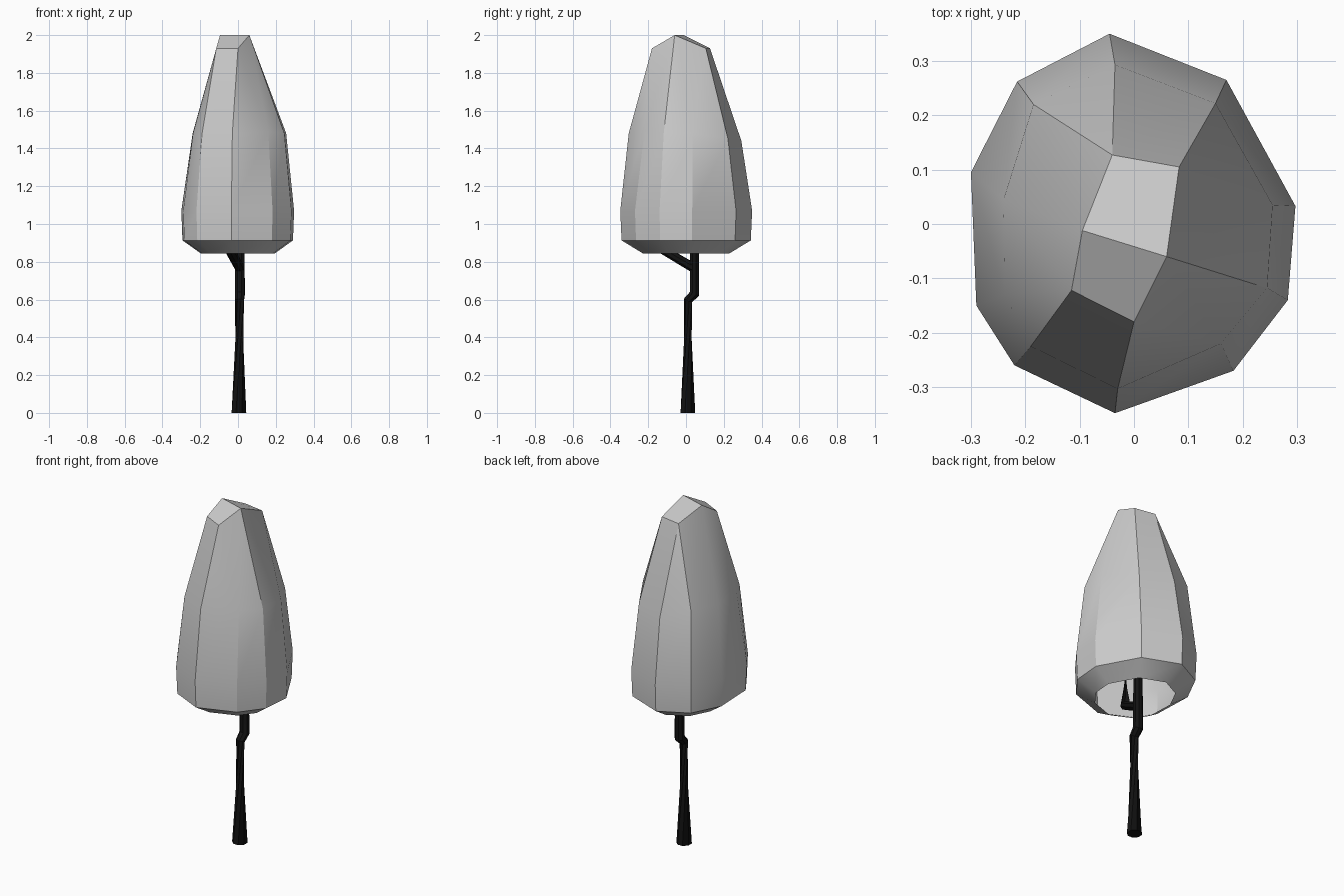
import bpy, bmesh, math
from mathutils import Vector

if "Cube" in bpy.data.objects:
    bpy.data.objects.remove(bpy.data.objects["Cube"])


def finish(name, bm, color=None, angle=30):
    bmesh.ops.remove_doubles(bm, verts=bm.verts, dist=0.0005)
    bmesh.ops.recalc_face_normals(bm, faces=bm.faces)
    me = bpy.data.meshes.new(name)
    bm.to_mesh(me)
    bm.free()
    ob = bpy.data.objects.new(name, me)
    bpy.context.collection.objects.link(ob)
    if color:
        mat = bpy.data.materials.new(name + "_colour")
        mat.diffuse_color = color
        mat.use_nodes = True
        mat.node_tree.nodes["Principled BSDF"].inputs["Base Color"].default_value = mat.diffuse_color
        me.materials.append(mat)
    bpy.ops.object.select_all(action='DESELECT')
    ob.select_set(True)
    bpy.context.view_layer.objects.active = ob
    bpy.ops.object.shade_smooth_by_angle(angle=math.radians(angle))
    return ob


def tube(name, path, radii, color, sides=8):
    bm = bmesh.new()
    pts = [Vector(p) for p in path]
    rings = []
    for i, p in enumerate(pts):
        a = (p - pts[i - 1]).normalized() if i else Vector()
        b = (pts[i + 1] - p).normalized() if i < len(pts) - 1 else Vector()
        q = (a + b).to_track_quat('Z', 'Y')
        rings.append([bm.verts.new(p + q @ Vector((
            radii[i] * math.cos(math.tau * (k + .5) / sides),
            radii[i] * math.sin(math.tau * (k + .5) / sides), 0))) for k in range(sides)])
    for lo, hi in zip(rings, rings[1:]):
        for k in range(sides):
            n = (k + 1) % sides
            bm.faces.new((lo[k], lo[n], hi[n], hi[k]))
    bm.faces.new(rings[0][::-1])
    bm.faces.new(rings[-1])
    return finish(name, bm, color)


# Canopy: ten-sided irregular shell, open underneath
wide = [(-.035, -.348), (.183, -.27), (.283, -.14), (.297, .033), (.17, .265),
        (-.045, .35), (-.215, .262), (-.3, .095), (-.29, -.15), (-.22, -.26)]
mid = [(-.03, -.303, 1.48), (.16, -.22, 1.49), (.245, -.118, 1.48), (.255, .035, 1.48),
       (.15, .222, 1.45), (-.035, .293, 1.44), (-.185, .22, 1.5), (-.24, .045, 1.48),
       (-.238, -.13, 1.48), (-.19, -.225, 1.48)]
crown = [(-.115, -.122, 1.93), (0, -.18, 1.93), (.06, -.06, 2.0),
         (.083, .105, 1.93), (-.04, .127, 1.93), (-.095, -.012, 2.0)]
crown_of = [1, 1, 2, 2, 3, 4, 4, 5, 0, 0]   # crown corner reached by each side

bm = bmesh.new()
rings = [[bm.verts.new((x * s, y * s, z)) for x, y in wide]
         for s, z in ((.66, .845), (.98, .913), (1, 1.07))]
rings.append([bm.verts.new(p) for p in mid])
top = [bm.verts.new(p) for p in crown]
rings.append([top[c] for c in crown_of])
for lo, hi in zip(rings, rings[1:]):
    for k in range(10):
        n = (k + 1) % 10
        face = [lo[k], lo[n], hi[n]]
        if hi[k] is not hi[n]:
            face.append(hi[k])
        bm.faces.new(face)
# Crown facets: front slope and back slope meeting at a ridge
bm.faces.new((top[0], top[1], top[2], top[5]))
bm.faces.new((top[5], top[2], top[3], top[4]))
finish("canopy", bm)

# Trunk with a jog, and a side branch
black = (.006, .006, .006, 1)
tube("trunk", [(.005, .01, 0), (.008, .01, .595), (.01, .045, .63), (.01, .045, 1.2)],
     [.042, .025, .028, .024], black)
tube("branch", [(.01, .045, .765), (-.045, -.125, .865), (-.045, -.125, 1.15)],
     [.026, .027, .022], black)
